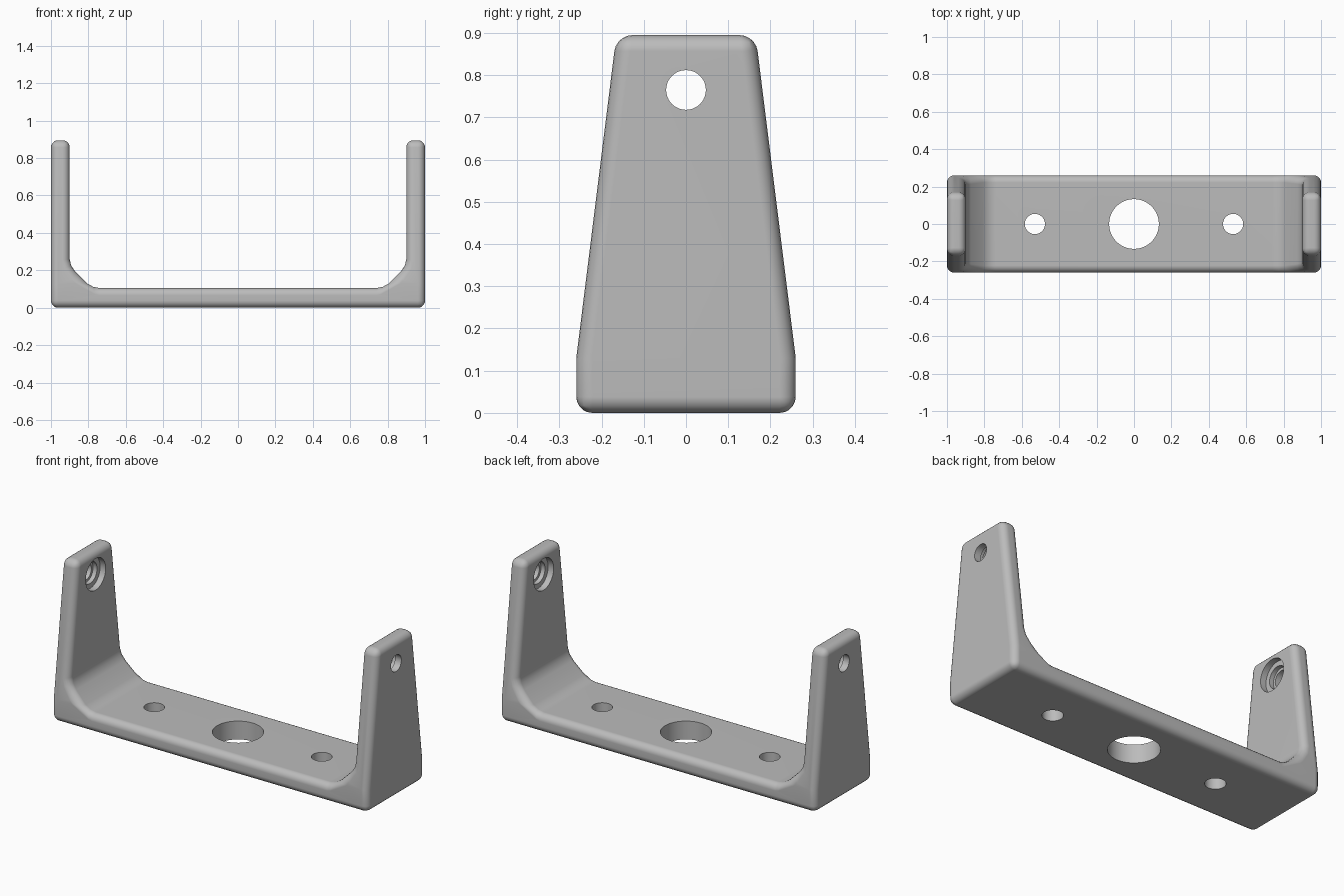
import bpy
import bmesh
import math
from mathutils import Vector

if "Cube" in bpy.data.objects:
    bpy.data.objects.remove(bpy.data.objects["Cube"])

HALF_DEPTH, TOP_DEPTH = 0.26, 0.165
TAPER_START, HEIGHT = 0.13, 0.895

grey = bpy.data.materials.new("Satin grey")
grey.use_nodes = True
COLOUR = (0.5, 0.5, 0.5, 1)
grey.diffuse_color = COLOUR
grey.node_tree.nodes["Principled BSDF"].inputs["Base Color"].default_value = COLOUR


def activate(obj):
    bpy.ops.object.select_all(action="DESELECT")
    obj.select_set(True)
    bpy.context.view_layer.objects.active = obj


def add_modifier(obj, name, kind, **settings):
    mod = obj.modifiers.new(name, kind)
    for key, value in settings.items():
        setattr(mod, key, value)
    activate(obj)
    bpy.ops.object.modifier_apply(modifier=mod.name)


def drill(obj, centre, radius, depth, axis="Z"):
    """Cut a round hole through or into the part."""
    turn = (0, math.pi / 2, 0) if axis == "X" else (0, 0, 0)
    bpy.ops.mesh.primitive_cylinder_add(vertices=48, radius=radius, depth=depth,
                                        location=centre, rotation=turn)
    cutter = bpy.context.object
    cutter.name = "hole_cutter"
    cutter.hide_render = True
    add_modifier(obj, "Hole", "BOOLEAN", object=cutter,
                 operation="DIFFERENCE", solver="EXACT")
    bpy.data.objects.remove(cutter)


# U-shaped front profile with a softened gusset in each inner corner
right_half = [(1, 0), (1, HEIGHT), (0.9, HEIGHT), (0.9, 0.26), (0.892, 0.225),
              (0.872, 0.195), (0.807, 0.13), (0.775, 0.112), (0.74, 0.105)]
profile = right_half + [(-x, z) for x, z in reversed(right_half)]

bm = bmesh.new()
front = bm.faces.new([bm.verts.new((x, -HALF_DEPTH, z)) for x, z in profile])
swept = bmesh.ops.extrude_face_region(bm, geom=[front])["geom"]
for v in swept:
    if isinstance(v, bmesh.types.BMVert):
        v.co.y = HALF_DEPTH

# Taper the arms toward their tops
bmesh.ops.bisect_plane(bm, geom=bm.verts[:] + bm.edges[:] + bm.faces[:], dist=0.0005,
                       plane_co=Vector((0, 0, TAPER_START)), plane_no=Vector((0, 0, 1)))
for v in bm.verts:
    t = max(0, (v.co.z - TAPER_START) / (HEIGHT - TAPER_START))
    v.co.y *= 1 + t * (TOP_DEPTH / HALF_DEPTH - 1)
bmesh.ops.recalc_face_normals(bm, faces=bm.faces[:])

mesh = bpy.data.meshes.new("mounting_bracket")
bm.to_mesh(mesh)
bm.free()
mesh.materials.append(grey)
bracket = bpy.data.objects.new("mounting_bracket", mesh)
bpy.context.collection.objects.link(bracket)

# Rounded outer edges
add_modifier(bracket, "Rounding", "BEVEL", width=0.038, segments=5,
             limit_method="ANGLE", angle_limit=math.radians(40),
             use_clamp_overlap=False)

# Base holes
drill(bracket, (0, 0, 0.05), 0.133, 0.4)
for side in (-1, 1):
    drill(bracket, (side * 0.53, 0, 0.05), 0.054, 0.4)
    # Pivot hole, stepped on the inner face of the arm
    drill(bracket, (side * 0.95, 0, 0.765), 0.047, 0.4, "X")
    drill(bracket, (side * 0.9, 0, 0.765), 0.09, 0.07, "X")
    drill(bracket, (side * 0.9, 0, 0.765), 0.062, 0.12, "X")

activate(bracket)
bpy.ops.object.shade_smooth_by_angle(angle=math.radians(30))
weighted = bracket.modifiers.new("Clean shading", "WEIGHTED_NORMAL")
weighted.keep_sharp = True
